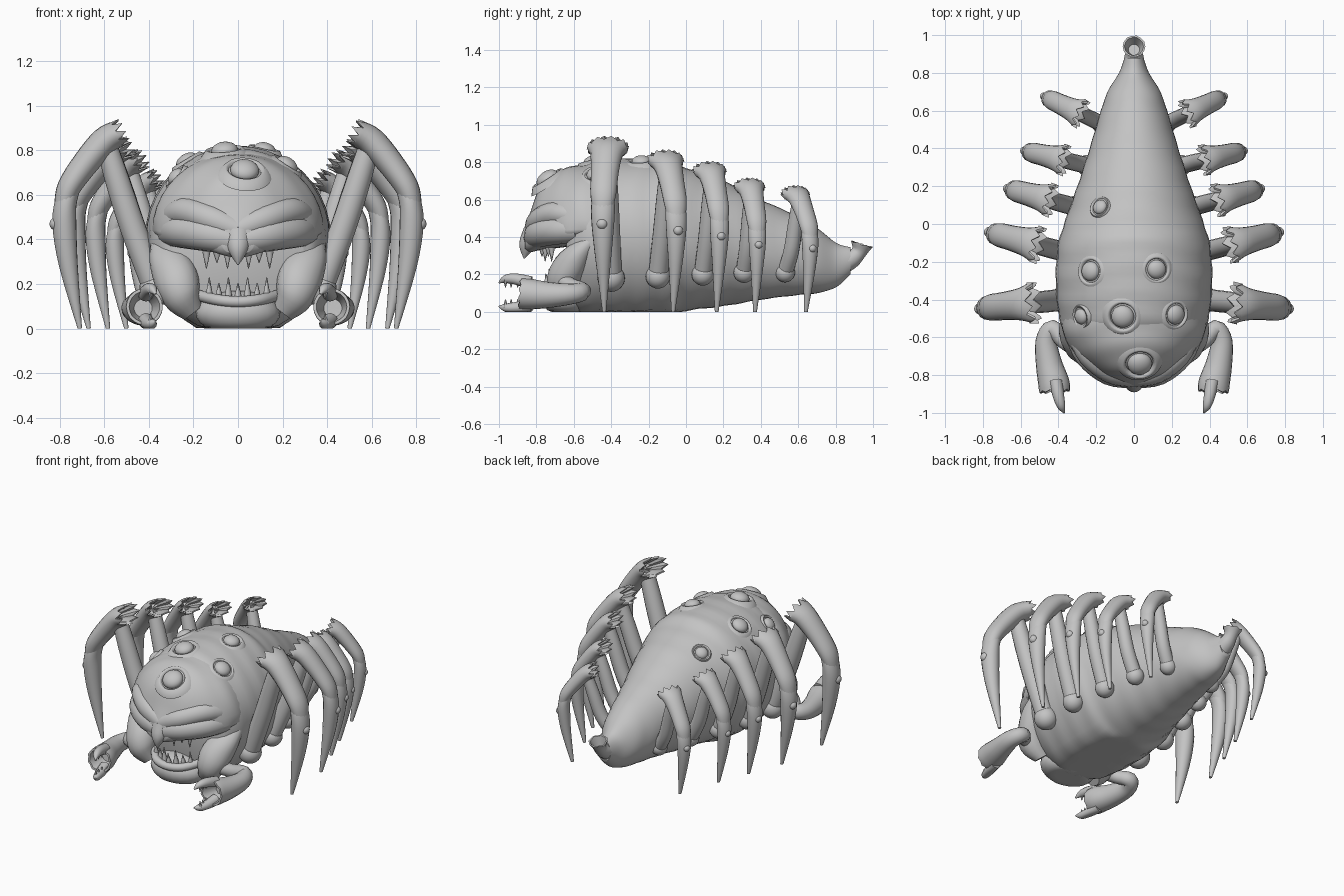
import bpy, bmesh, math
from mathutils import Vector, Matrix
from mathutils.bvhtree import BVHTree

cube = bpy.data.objects.get("Cube")
if cube:
    bpy.data.objects.remove(cube, do_unlink=True)

skin = bpy.data.materials.new("grey_skin")
skin.use_nodes = True
GREY = (0.55, 0.55, 0.55, 1)
skin.diffuse_color = GREY
skin.node_tree.nodes["Principled BSDF"].inputs["Base Color"].default_value = GREY


def finish(name, bm, angle=50):
    """Turn a bmesh into a smooth object resting on the ground plane."""
    for v in bm.verts:
        v.co.z = max(v.co.z, 0)
    bmesh.ops.recalc_face_normals(bm, faces=bm.faces)
    mesh = bpy.data.meshes.new(name)
    bm.to_mesh(mesh)
    bm.free()
    mesh.materials.append(skin)
    ob = bpy.data.objects.new(name, mesh)
    bpy.context.collection.objects.link(ob)
    bpy.ops.object.select_all(action="DESELECT")
    ob.select_set(True)
    bpy.context.view_layer.objects.active = ob
    bpy.ops.object.shade_smooth_by_angle(angle=math.radians(angle))
    return ob


def skin_rings(bm, rings, start, end):
    """Bridge rings of points and close both ends with a fan."""
    loops = [[bm.verts.new(p) for p in r] for r in rings]
    n = len(loops[0])
    for a, b in zip(loops, loops[1:]):
        for i in range(n):
            bm.faces.new((a[i], a[(i + 1) % n], b[(i + 1) % n], b[i]))
    for loop, tip in ((loops[0], start), (loops[-1], end)):
        c = bm.verts.new(tip)
        for i in range(n):
            bm.faces.new((loop[i], loop[(i + 1) % n], c))


def catmull(rows, t):
    i = min(int(t), len(rows) - 2)
    f = t - i
    p = [rows[min(max(k, 0), len(rows) - 1)] for k in range(i - 1, i + 3)]
    return [b + 0.5 * f * (c - a + f * (2 * a - 5 * b + 4 * c - d + f * (3 * (b - c) + d - a)))
            for a, b, c, d in zip(*p)]


def loft(name, rows, ripple, steps=6, sides=40):
    """Rows are (y, bottom, middle, top, half width)."""
    rings = []
    for k in range((len(rows) - 1) * steps + 1):
        y, zb, zm, zt, w = catmull(rows, k / steps)
        ring = []
        for i in range(sides):
            a = 2 * math.pi * i / sides
            s = math.sin(a)
            g = 1 + ripple * math.sin(y * 45 + 1.5 * math.sin(3 * a))
            ring.append((w * g * math.cos(a), y, zm + s * g * (zt - zm if s > 0 else zm - zb)))
        rings.append(ring)
    bm = bmesh.new()
    mid = lambda r: sum((Vector(p) for p in r), Vector()) / sides
    skin_rings(bm, rings, mid(rings[0]), mid(rings[-1]))
    return finish(name, bm)


def tube(name, pts, radii, side=None, jag=0, dent=0, sides=16, smooth=True):
    """Tapered tube; radii may be (sideways, other). Jag makes a toothed rim, dent a hollow."""
    rows = [tuple(p) + (tuple(r) if isinstance(r, tuple) else (r, r)) for p, r in zip(pts, radii)]
    if smooth:
        rows = [catmull(rows, k / 4) for k in range((len(rows) - 1) * 4 + 1)]
    cs = [Vector(r[:3]) for r in rows]
    rings = []
    for k, r in enumerate(rows):
        t = (cs[min(k + 1, len(cs) - 1)] - cs[max(k - 1, 0)]).normalized()
        u = Vector(side) if side else t.cross(Vector((0, 0, 1))).normalized()
        v = t.cross(u).normalized()
        last = k == len(rows) - 1
        ring = []
        for i in range(sides):
            a = 2 * math.pi * i / sides
            lift = jag * (1 if i % 2 else -0.6) if last else 0
            ring.append(cs[k] + u * r[3] * math.cos(a) + v * r[4] * math.sin(a) + t * lift)
        rings.append(ring)
    end = cs[-1] - t * dent
    if dent:
        rim = rings[-1]
        rings.append([cs[-1].lerp(p, .84) for p in rim])
        rings.append([end + (p - cs[-1]) * .5 for p in rim])
    bm = bmesh.new()
    skin_rings(bm, rings, cs[0], end)
    return finish(name, bm)


def ball(name, loc, size, rot=Matrix()):
    bm = bmesh.new()
    bmesh.ops.create_uvsphere(bm, u_segments=24, v_segments=14, radius=1,
                              matrix=Matrix.Translation(loc) @ rot @ Matrix.Diagonal((*size, 1)))
    return finish(name, bm)


# Grub-like body and overhanging skull
body = loft("body", [
    (-.64, .06, .35, .69, .29), (-.6, 0, .38, .74, .35), (-.5, -.035, .40, .80, .395),
    (-.3, -.045, .41, .82, .415), (-.1, -.03, .40, .81, .4), (0, .005, .39, .77, .37),
    (.2, .03, .37, .70, .30), (.4, .065, .33, .60, .235), (.6, .09, .29, .51, .175),
    (.7, .1, .27, .45, .14), (.8, .13, .25, .37, .08), (.88, .2, .27, .345, .05)], .006)
skull = loft("skull", [
    (-.48, .36, .44, .79, .385), (-.6, .35, .44, .78, .37), (-.7, .34, .43, .74, .30),
    (-.78, .33, .42, .67, .21), (-.83, .32, .40, .54, .13), (-.86, .33, .38, .46, .07)], .008)

# Flared tail spout
tube("tail_spout", [(0, .84, .26), (0, .89, .285), (0, .925, .32), (0, .94, .36)],
     [.06, .05, .042, .06], side=(1, 0, 0), jag=.005, dent=.06, sides=14)

# Domed eyes with raised rims, set on the surface
trees = []
for ob in (body, skull):
    bm = bmesh.new()
    bm.from_mesh(ob.data)
    trees.append(BVHTree.FromBMesh(bm))
    bm.free()
for x, y, r in [(.03, -.74, .065), (-.06, -.49, .06), (.22, -.48, .052), (-.28, -.49, .042),
                (-.23, -.25, .052), (.12, -.24, .05), (-.18, .09, .04)]:
    hits = [t.ray_cast(Vector((x, y, 2)), Vector((0, 0, -1))) for t in trees]
    loc, nor = max((h[:2] for h in hits if h[0]), key=lambda h: h[0].z)
    rot = nor.to_track_quat("Z", "Y").to_matrix().to_4x4()
    ball("eye", loc, (r, r, r * .65), rot)
    frame = Matrix.Translation(loc) @ rot
    bm = bmesh.new()
    rings = []
    for i in range(28):
        a = 2 * math.pi * i / 28
        rings.append([bm.verts.new(frame @ Vector((math.cos(a) * d, math.sin(a) * d, h)))
                      for d, h in ((r * 1.05, -.02), (r * 1.2, .005), (r * 1.4, .008), (r * 1.9, -.03))])
    for i in range(28):
        a, b = rings[i], rings[(i + 1) % 28]
        for k in range(3):
            bm.faces.new((a[k], b[k], b[k + 1], a[k + 1]))
    finish("eye_rim", bm, 80)

# Jaw, beak and teeth
ball("lower_jaw", (0, -.63, .07), (.19, .14, .1))
tube("jaw_lip", [(-.18, -.63, .15), (-.1, -.73, .13), (0, -.755, .12), (.1, -.73, .13), (.18, -.63, .15)],
     [.025] * 5)
tube("beak", [(0, -.81, .41), (0, -.85, .35), (0, -.865, .285)], [.07, .045, .003], side=(1, 0, 0))
for i in range(-3, 4):
    x = i * .043
    y = -.74 + abs(x) * .4
    big = .08 if i % 2 else .055
    tube("lower_tooth", [(x, y, .13), (x, y - .01, .15 + big)], [.02, .002], side=(1, 0, 0), sides=8, smooth=False)
    tube("upper_tooth", [(x * 1.1, y - .03, .345), (x * 1.1, y - .03, .35 - big)], [.018, .002],
         side=(1, 0, 0), sides=8, smooth=False)

# Leg specs: hip, outer reach point, height, thickness
LEGS = [((.37, -.40, .18), (.83, -.45), .93, 1), ((.36, -.15, .19), (.78, -.04), .86, .9),
        ((.31, .09, .20), (.68, .19), .80, .82), ((.25, .31, .21), (.59, .39), .71, .76),
        ((.17, .53, .21), (.485, .68), .67, .72)]

for s, tag in ((1, "left"), (-1, "right")):
    def flip(pts):
        return [(s * x, y, z) for x, y, z in pts]

    # Broad muzzle plates meeting at the beak, and a cheek tapering to the jaw
    tube(tag + "_brow", flip([(.3, -.57, .5), (.235, -.69, .525), (.12, -.78, .49), (0, -.805, .44)]),
         [.06, .065, .065, .06])
    tube(tag + "_muzzle", flip([(.3, -.57, .44), (.24, -.69, .435), (.125, -.78, .42), (0, -.81, .39)]),
         [.07, .075, .075, .06])
    tube(tag + "_cheek", flip([(.33, -.5, .4), (.315, -.58, .32), (.28, -.63, .23), (.25, -.655, .14), (.2, -.64, .07)]),
         [.06, .085, .1, .085, .05], side=(0, 1, 0))

    # Pincer arm with hollow end and two fingers
    tube(tag + "_claw_arm", flip([(.29, -.66, .17), (.37, -.62, .14), (.43, -.555, .11), (.465, -.62, .095),
                                  (.45, -.74, .09), (.425, -.84, .095), (.42, -.885, .098)]),
         [.05, .042, .048, .056, .07, .083, .082], dent=.1, jag=.006, sides=20)
    for name, z, tip in (("upper", .155, .155), ("lower", .035, .03)):
        mid = .175 if name == "upper" else .022
        tube(f"{tag}_{name}_finger", flip([(.415, -.83, z), (.4, -.91, mid), (.385, -.965, mid), (.37, -1, tip)]),
             [.035, .03, .022, .004], sides=12)
        inward = -1 if name == "upper" else 1
        for y in (-.9, -.935, -.965):
            tube(tag + "_claw_tooth", flip([(.395, y, mid), (.39, y, mid + inward * .045)]),
                 [.014, .002], side=(0, 1, 0), sides=6, smooth=False)

    # Five jointed walking legs
    for hip, reach, h, k in LEGS:
        hx, hy, hz = hip
        d = Vector((s * (reach[0] - hx), reach[1] - hy, 0))
        across = tuple(d.normalized().cross(Vector((0, 0, 1))))

        def at(u, z):
            return Vector((s * hx, hy, 0)) + d * u + Vector((0, 0, z * h / .93))

        base = Vector((s * hx, hy, hz))
        ball(tag + "_hip", base, (.073 * k,) * 3)
        tube(tag + "_shank", [base, at(.22, .45), at(.37, .66), at(.47, .81)],
             [.058 * k, .058 * k, .055 * k, .048 * k], side=across)
        tube(tag + "_crowned_thigh", [at(.9, .55), at(.845, .635), at(.68, .745), at(.5, .84), at(.37, .875)],
             [(.055 * k, .042 * k), (.07 * k, .053 * k), (.075 * k, .06 * k), (.087 * k, .064 * k),
              (.112 * k, .06 * k)], side=across, jag=.03 * k, dent=.08 * k, sides=18)
        tube(tag + "_shin", [at(.83, .64), at(.88, .56), at(.89, .46), at(.85, .28), at(.74, 0)],
             [(.055 * k, .046 * k), (.064 * k, .05 * k), (.06 * k, .054 * k), .042 * k, .01], side=across)
        ball(tag + "_knuckle", at(.97, .47), (.03 * k,) * 3)
